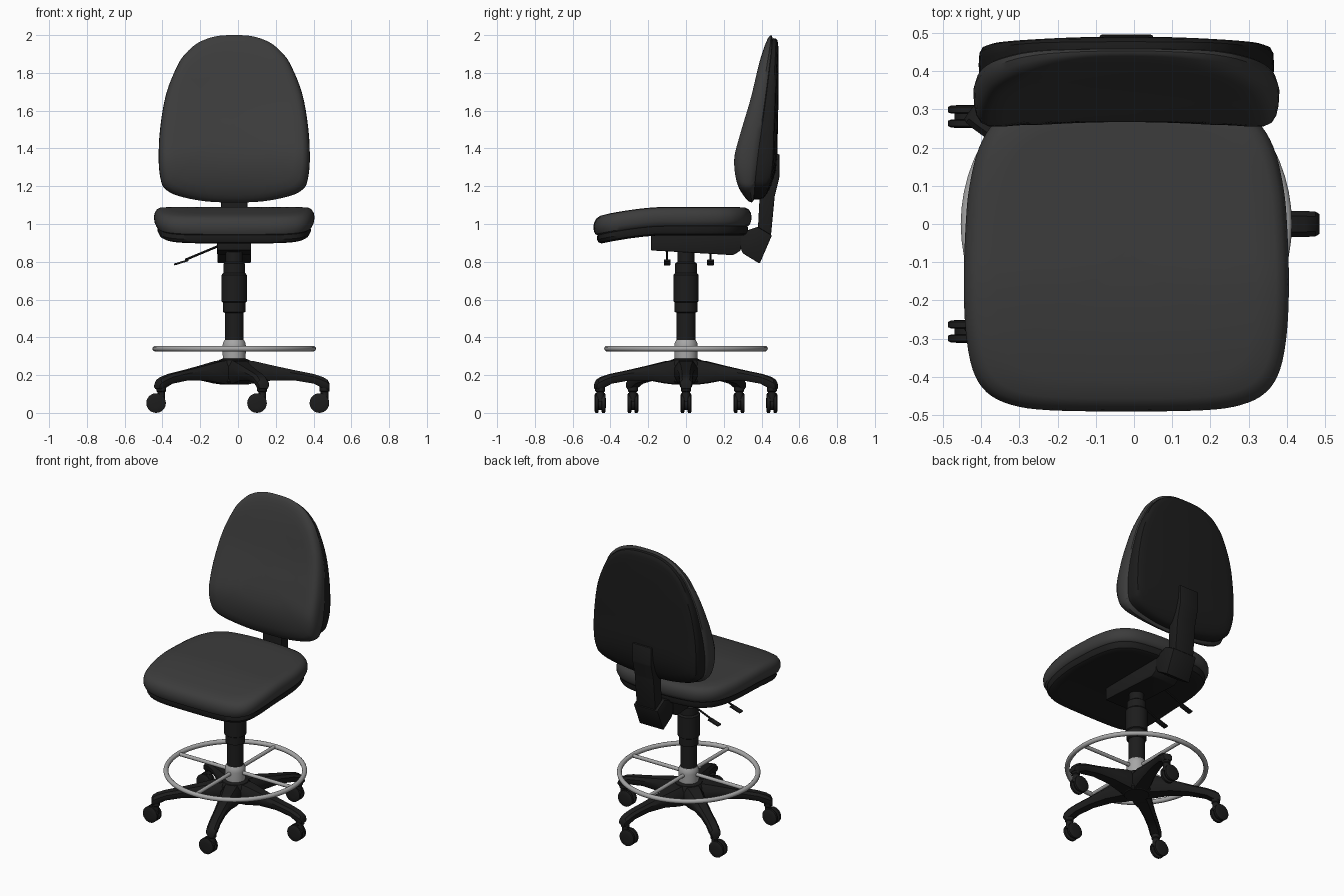
import bpy, bmesh, math
from mathutils import Vector, Matrix

if "Cube" in bpy.data.objects:
    bpy.data.objects.remove(bpy.data.objects["Cube"])

CX = -0.02  # x position of the chair's centre line


def material(name, v):
    m = bpy.data.materials.new(name)
    m.diffuse_color = (v, v, v, 1)
    m.use_nodes = True
    m.node_tree.nodes["Principled BSDF"].inputs["Base Color"].default_value = m.diffuse_color
    return m


FABRIC = material("charcoal_fabric", 0.045)
PLASTIC = material("black_plastic", 0.012)
METAL = material("grey_metal", 0.38)


def finish(name, bm, mat, bevel=0):
    if bevel:
        bmesh.ops.bevel(bm, geom=bm.edges[:], offset=bevel, segments=2, affect='EDGES', profile=0.5)
    bmesh.ops.remove_doubles(bm, verts=bm.verts, dist=1e-5)
    bmesh.ops.recalc_face_normals(bm, faces=bm.faces)
    me = bpy.data.meshes.new(name)
    bm.to_mesh(me)
    bm.free()
    me.materials.append(mat)
    ob = bpy.data.objects.new(name, me)
    bpy.context.collection.objects.link(ob)
    return ob


def loft(name, rings, mat, closed_ends=True):
    bm = bmesh.new()
    rows = [[bm.verts.new(p) for p in r] for r in rings]
    n = len(rows[0])
    for a, b in zip(rows, rows[1:]):
        for i in range(n):
            bm.faces.new((a[i], a[(i + 1) % n], b[(i + 1) % n], b[i]))
    if closed_ends:
        bm.faces.new(rows[0])
        bm.faces.new(rows[-1])
    return finish(name, bm, mat)


def lathe(name, profile, mat, centre=(CX, 0), seg=32):
    return loft(name, [[(centre[0] + r * math.cos(2 * math.pi * i / seg),
                         centre[1] + r * math.sin(2 * math.pi * i / seg), z) for i in range(seg)]
                       for r, z in profile], mat)


def tube(name, a, b, r, mat, seg=12):
    a, b = Vector(a), Vector(b)
    q = (b - a).to_track_quat('Z', 'Y')
    ring = [q @ Vector((r * math.cos(2 * math.pi * i / seg), r * math.sin(2 * math.pi * i / seg), 0))
            for i in range(seg)]
    return loft(name, [[a + p for p in ring], [b + p for p in ring]], mat)


def prism(name, profile, half, mat, bevel=0.006):
    """Side profile (y, z) extruded across x."""
    bm = bmesh.new()
    f = bm.faces.new([bm.verts.new((CX - half, y, z)) for y, z in profile])
    ext = bmesh.ops.extrude_face_region(bm, geom=[f])['geom']
    bmesh.ops.translate(bm, vec=(2 * half, 0, 0), verts=[v for v in ext if isinstance(v, bmesh.types.BMVert)])
    return finish(name, bm, mat, bevel)


def interp(table, x):
    """Smooth curve through (x, y) pairs."""
    x = min(max(x, table[0][0]), table[-1][0])
    k = next(i for i in range(len(table) - 1) if x <= table[i + 1][0])

    def slope(i):
        a, b = table[max(i - 1, 0)], table[min(i + 1, len(table) - 1)]
        return (b[1] - a[1]) / (b[0] - a[0])
    (x0, y0), (x1, y1) = table[k], table[k + 1]
    h = x1 - x0
    t = (x - x0) / h
    return ((2 * t**3 - 3 * t * t + 1) * y0 + (t**3 - 2 * t * t + t) * h * slope(k)
            + (3 * t * t - 2 * t**3) * y1 + (t**3 - t * t) * h * slope(k + 1))


def outline(half, sub=4):
    """Mirror half an outline and smooth it with a Catmull-Rom spline."""
    pts = [Vector(p) for p in half] + [Vector((-x, v)) for x, v in half[-2:0:-1]]
    n, out = len(pts), []
    for i in range(n):
        a, b, c, d = (pts[(i + k) % n] for k in (-1, 0, 1, 2))
        for s in range(sub):
            t = s / sub
            out.append(0.5 * (2 * b + (c - a) * t + (2 * a - 5 * b + 4 * c - d) * t * t
                              + (3 * b - a - 3 * c + d) * t**3))
    return out


def pillow(name, shape, mid, rings, warp, mat):
    """Scaled copies of an outline, stacked by depth and bent by warp."""
    c = Vector((0, mid))
    return loft(name, [[warp(*(c + (p - c) * max(s, 0.01)), t) for p in shape] for t, s in rings], mat)


# Seat cushion and under-shell, with a dropped front edge
seat_shape = outline([(0, -.49), (.2, -.487), (.30, -.473), (.365, -.44), (.402, -.38), (.42, -.28),
                      (.425, -.15), (.42, 0), (.41, .1), (.385, .2), (.34, .27), (.26, .32), (.13, .342), (0, .347)])


def seat_warp(x, y, z):
    drop = max(0, (-.12 - y) / .37)
    return (CX + x, y, z - .052 * drop ** 1.6)


FILL = [.8, .6, .4, .2, 0]
pillow("seat_cushion", seat_shape, -.07,
       [(.985, s) for s in FILL[::-1]] + [(.985, .94), (.995, .975), (1.015, .995), (1.04, 1), (1.06, .99),
                                          (1.077, .965), (1.087, .92)] + [(1.09, s) for s in FILL],
       seat_warp, FABRIC)
pillow("seat_shell", seat_shape, -.07,
       [(.995, .95), (.965, .955), (.948, .935), (.94, .9)] + [(.94, s) for s in FILL], seat_warp, PLASTIC)

# Backrest cushion and rear shell
back_shape = outline([(0, 2.0), (.1, 1.993), (.19, 1.96), (.255, 1.905), (.30, 1.84), (.36, 1.69), (.393, 1.5),
                      (.4, 1.33), (.388, 1.23), (.365, 1.185), (.3, 1.15), (.16, 1.121), (0, 1.114)])
FRONT = [(1.11, .31), (1.2, .268), (1.34, .25), (1.47, .28), (1.66, .335), (1.87, .382), (2.0, .42)]
BACK = [(1.11, .36), (1.34, .385), (1.6, .42), (1.9, .455), (2.0, .46)]
REAR = [(1.11, .40), (1.25, .47), (1.5, .486), (1.9, .49), (2.0, .485)]


def cushion_warp(x, z, t):
    front = interp(FRONT, z) + .014 * (1 - (x / .4) ** 2)
    return (CX + x, front + (interp(BACK, z) - front) * t, z)


def shell_warp(x, z, t):
    a = interp(BACK, z) - .02
    b = interp(REAR, z) - .02 * (x / .4) ** 2
    return (CX + x, a + (b - a) * t, z)


pillow("backrest_cushion", back_shape, 1.53,
       [(1, s) for s in FILL[::-1]] + [(1, .94), (.9, .98), (.7, 1), (.45, .995), (.25, .98), (.1, .95),
                                       (.02, .9)] + [(0, s) for s in FILL], cushion_warp, FABRIC)
pillow("backrest_shell", back_shape, 1.53,
       [(0, .96), (.5, .965), (.8, .96), (.95, .94), (1, .9)] + [(1, s) for s in FILL], shell_warp, PLASTIC)

# Tilt mechanism, knuckle and backrest bar
prism("tilt_mechanism", [(-.185, .95), (-.185, .86), (.25, .835), (.29, .86), (.29, .95)], .09, PLASTIC)
prism("tilt_knuckle", [(.26, .945), (.30, .845), (.39, .79), (.455, .94), (.38, .985)], .088, PLASTIC)
prism("backrest_bar", [(.38, .96), (.45, .94), (.47, 1.15), (.495, 1.25), (.495, 1.37), (.45, 1.37),
                       (.39, 1.15)], .07, PLASTIC)

# Adjusting levers with paddle ends
for i, (y, z) in enumerate([(.13, .80), (-.1, .80)]):
    tube(f"lever_{i}", (-.10, y, .885), (-.28, y, z + .01), .006, PLASTIC, 8)
    bm = bmesh.new()
    bmesh.ops.create_cube(bm, size=1, matrix=Matrix.Translation((-.30, y, z - .003))
                          @ Matrix.Rotation(-.3, 4, 'Y') @ Matrix.Diagonal((.08, .035, .01, 1)))
    finish(f"lever_paddle_{i}", bm, PLASTIC, .003)

# Gas column and metal collar
lathe("gas_column", [(.05, .36), (.05, .53), (.06, .535), (.06, .585), (.067, .59), (.067, .73),
                     (.058, .74), (.058, .79), (.045, .80), (.045, .87)], PLASTIC)
lathe("foot_ring_collar", [(.06, .275), (.062, .35), (.06, .37), (.052, .385)], METAL)

# Foot ring with four spokes
R, r = .418, .015
loft("foot_ring", [[(CX + (R + r * math.cos(b)) * math.cos(a), (R + r * math.cos(b)) * math.sin(a),
                     .34 + r * math.sin(b)) for a in [2 * math.pi * i / 64 for i in range(64)]]
                   for b in [2 * math.pi * j / 12 for j in range(13)]], METAL, closed_ends=False)
for i in range(4):
    d = Vector((math.cos(i * math.pi / 2), math.sin(i * math.pi / 2), 0))
    c = Vector((CX, 0, .34))
    tube(f"foot_ring_spoke_{i}", c + d * .04, c + d * R, .012, METAL)

# Five-star base with twin-wheel casters
lathe("base_hub", [(.075, .15), (.095, .165), (.095, .255), (.08, .28), (.055, .29)], PLASTIC)
ARM = [(.03, .28, .15, .06), (.10, .275, .155, .06), (.2, .252, .172, .046), (.32, .226, .172, .037),
       (.42, .206, .155, .034), (.47, .19, .13, .034), (.495, .175, .125, .032), (.505, .155, .128, .026)]
for i in range(5):
    rot = Matrix.Translation((CX, 0, 0)) @ Matrix.Rotation(i * math.tau / 5, 4, 'Z')
    rings = []
    for d, top, bot, w in ARM:
        k = .3 * (top - bot)
        sec = [(-w, bot + k), (-w * .7, bot), (w * .7, bot), (w, bot + k),
               (w, top - k), (w * .6, top), (-w * .6, top), (-w, top - k)]
        rings.append([rot @ Vector((d, y, z)) for y, z in sec])
    loft(f"base_arm_{i}", rings, PLASTIC)
    p = rot @ Vector((.478, 0, 0))
    lathe(f"caster_stem_{i}", [(.02, .06), (.02, .11), (.026, .115), (.026, .14)], PLASTIC, (p.x, p.y), 16)
    hub = Vector((p.x - .027, p.y, .052))
    tube(f"caster_axle_{i}", hub - Vector((0, .012, 0)), hub + Vector((0, .012, 0)), .036, PLASTIC, 20)
    for side in (-1, 1):
        prof = [(.008, .045), (.011, .052), (.025, .052), (.029, .044), (.03, .02)]
        loft(f"caster_wheel_{i}_{'left' if side < 0 else 'right'}",
             [[hub + Vector((q * math.cos(a), side * y, q * math.sin(a)))
               for a in [math.tau * k / 24 for k in range(24)]] for y, q in prof], PLASTIC)

# Smooth shading with sharp edges kept
for ob in bpy.data.objects:
    ob.select_set(True)
bpy.context.view_layer.objects.active = bpy.data.objects["seat_cushion"]
bpy.ops.object.shade_smooth_by_angle(angle=math.radians(35))
